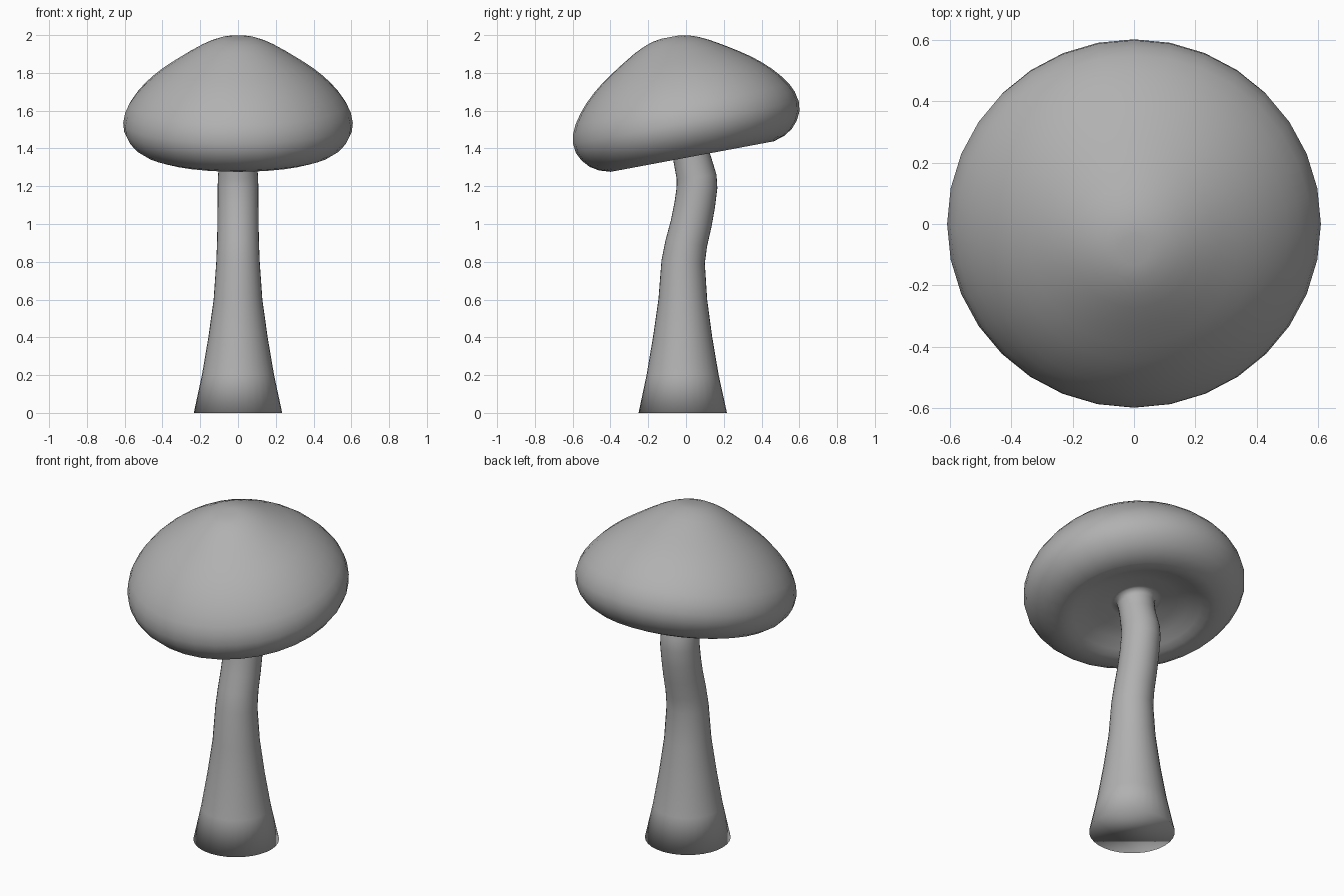
import bpy, bmesh
from math import sin, cos, pi, radians

if "Cube" in bpy.data.objects:
    bpy.data.objects.remove(bpy.data.objects["Cube"])

SIDES = 32
TILT = 10.6          # lean of the cap, degrees about x
CAP_Z = 1.535        # height of the cap's widest ring


def ring(bm, y, z, r, tilt):
    """Circle of vertices centred at (0, y, z), tilted about x."""
    t = radians(tilt)
    return [bm.verts.new((r * cos(a), y + r * sin(a) * cos(t), z + r * sin(a) * sin(t)))
            for a in (2 * pi * i / SIDES for i in range(SIDES))]


def loft(name, rings, pole_end, material):
    """Closed smooth skin through the rings: flat bottom, single pole on top."""
    bm = bmesh.new()
    loops = [ring(bm, *r) for r in rings]
    for a, b in zip(loops, loops[1:]):
        for i in range(SIDES):
            j = (i + 1) % SIDES
            bm.faces.new((a[i], a[j], b[j], b[i]))
    bm.faces.new(loops[0][::-1])
    p = bm.verts.new(pole_end)
    for i in range(SIDES):
        bm.faces.new((loops[-1][i], loops[-1][(i + 1) % SIDES], p))
    for f in bm.faces:
        f.smooth = True
    me = bpy.data.meshes.new(name)
    bm.to_mesh(me)
    bm.free()
    me.materials.append(material)
    ob = bpy.data.objects.new(name, me)
    bpy.context.collection.objects.link(ob)
    return ob


def on_axis(h):
    """Point on the tilted cap axis."""
    t = radians(TILT)
    return -h * sin(t), CAP_Z + h * cos(t)


grey = bpy.data.materials.new("dark_grey")
grey.diffuse_color = (.44, .44, .44, 1)
grey.use_nodes = True
grey.node_tree.nodes["Principled BSDF"].inputs["Base Color"].default_value = grey.diffuse_color

# Stem: (centre y, z, radius, tilt), bending near the top
stem = [(-.017, 0, .234, 0), (-.018, .2, .191, 0), (-.018, .4, .157, 0),
        (-.017, .6, .129, 0), (-.015, .8, .115, -4), (.002, .9, .111, -9),
        (.027, 1.0, .109, -9), (.046, 1.1, .108, -6), (.058, 1.19, .108, 0),
        (.056, 1.25, .106, 6), (.031, 1.35, .099, 12), (.020, 1.41, .100, 11)]

# Cap: (radius, height along axis), from the stem joint outward and up to the crown
profile = [(.108, -.092), (.14, -.099), (.22, -.11), (.29, -.13),
           (.35, -.16), (.39, -.178), (.44, -.181), (.50, -.162), (.545, -.134),
           (.58, -.094), (.602, -.05), (.608, 0), (.597, .055), (.577, .099),
           (.54, .152), (.50, .198), (.45, .245), (.40, .285), (.34, .326),
           (.27, .370), (.20, .411), (.15, .435), (.10, .453), (.05, .462)]
cap = [(*on_axis(h), r, TILT) for r, h in profile]

# The stem flows into the underside of the cap as one skin
loft("mushroom_stem_and_cap", stem + cap, (0, *on_axis(.461)), grey)
